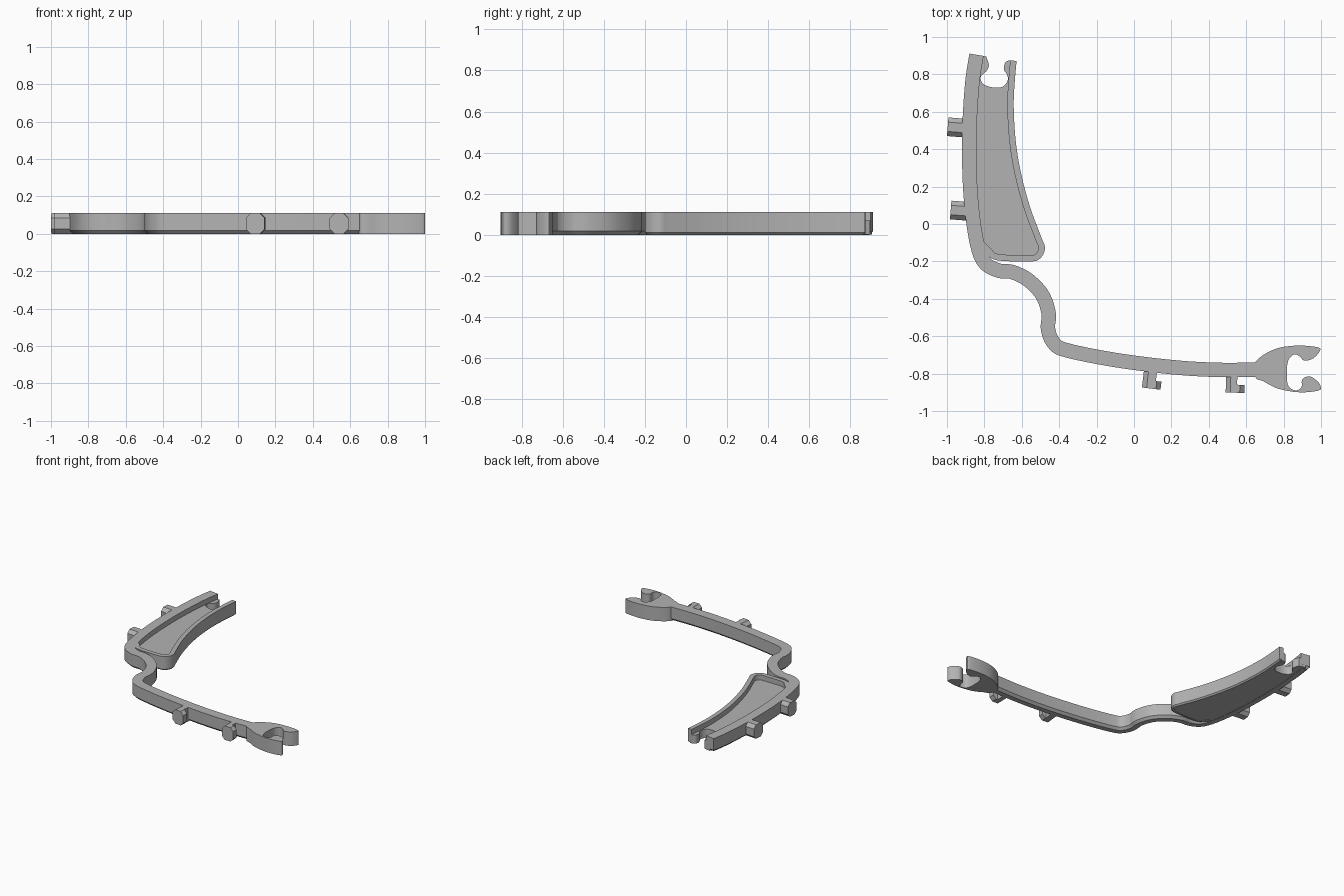
import bpy
import bmesh
from mathutils import Vector

UNIT = 0.01      # plan coordinates below are given in hundredths
HEIGHT = 0.11
FLOOR = 0.07

cube = bpy.data.objects.get("Cube")
if cube:
    bpy.data.objects.remove(cube, do_unlink=True)

grey = bpy.data.materials.new("plain grey")
grey.use_nodes = True
colour = (0.45, 0.45, 0.45, 1)
grey.diffuse_color = colour
grey.node_tree.nodes["Principled BSDF"].inputs["Base Color"].default_value = colour


def smooth(points, closed=False, steps=6):
    """Catmull-Rom curve through plan points, returned in model units."""
    pts = [Vector(p) * UNIT for p in points]
    count = len(pts)
    if closed:
        pick = lambda i: pts[i % count]
    else:
        pick = lambda i: pts[max(0, min(i, count - 1))]
    curve = []
    for i in range(count if closed else count - 1):
        a, b, c, d = (pick(i + k) for k in (-1, 0, 1, 2))
        for s in range(steps):
            t = s / steps
            curve.append(b + (c - a) * t / 2
                         + (a * 2 - b * 5 + c * 4 - d) * t * t / 2
                         + (b * 3 - a - c * 3 + d) * t ** 3 / 2)
    if not closed:
        curve.append(pts[-1])
    return curve


def ribbon(path, width):
    """Outline of a constant-width strip that follows the path."""
    left, right = [], []
    last = len(path) - 1
    for i, p in enumerate(path):
        along = (path[min(i + 1, last)] - path[max(i - 1, 0)]).normalized()
        side = Vector((-along.y, along.x)) * width / 2
        left.append(p + side)
        right.append(p - side)
    return left + right[::-1]


def finish(name, bm, is_smooth=True):
    bmesh.ops.recalc_face_normals(bm, faces=bm.faces)
    mesh = bpy.data.meshes.new(name)
    bm.to_mesh(mesh)
    bm.free()
    mesh.materials.append(grey)
    obj = bpy.data.objects.new(name, mesh)
    bpy.context.collection.objects.link(obj)
    if is_smooth:
        bpy.ops.object.select_all(action='DESELECT')
        obj.select_set(True)
        bpy.context.view_layer.objects.active = obj
        bpy.ops.object.shade_smooth_by_angle(angle=0.5)
    return obj


def prism(name, outline, top, chamfer=0, base=0):
    """Extruded outline, with an optional chamfer round the underside."""
    bm = bmesh.new()
    bottom = bm.faces.new([bm.verts.new((p.x, p.y, base)) for p in outline])
    edges = list(bottom.edges)
    made = bmesh.ops.extrude_face_region(bm, geom=[bottom], use_keep_orig=True)
    raised = [v for v in made["geom"] if isinstance(v, bmesh.types.BMVert)]
    bmesh.ops.translate(bm, verts=raised, vec=(0, 0, top - base))
    bmesh.ops.recalc_face_normals(bm, faces=bm.faces)
    if chamfer:
        bmesh.ops.bevel(bm, geom=edges, offset=chamfer, segments=1,
                        affect='EDGES', clamp_overlap=False)
    return finish(name, bm)


def peg(name, tip, direction, head, length, notch=None):
    """Octagonal peg along a direction; the neck may be cut back on one side."""
    tip = Vector(tip) * UNIT
    out = Vector(direction).normalized()
    side = Vector((-out.y, out.x))
    half, cut = 0.05, 0.025
    profile = [(-half, cut), (cut - half, 0), (half - cut, 0), (half, cut),
               (half, HEIGHT - cut), (half - cut, HEIGHT),
               (cut - half, HEIGHT), (-half, HEIGHT - cut)]
    bm = bmesh.new()
    spans = [(0, head, half), (head, length, notch)] if notch else [(0, length, half)]
    for start, end, limit in spans:
        rings = []
        for depth in (start, end):
            ring = []
            for u, z in profile:
                p = tip - out * depth + side * min(u, limit)
                ring.append(bm.verts.new((p.x, p.y, z)))
            rings.append(ring)
        near, far = rings
        bm.faces.new(near)
        bm.faces.new(far[::-1])
        for i in range(len(profile)):
            bm.faces.new((near[i - 1], near[i], far[i], far[i - 1]))
    return finish(name, bm, False)


# Long S-shaped band
band = smooth([(-84.2, 90.5), (-86.5, 75), (-88, 50), (-87.8, 24), (-86, 2),
               (-83, -14), (-79, -21.5), (-72, -25), (-65, -25.7), (-56.5, -30),
               (-49, -38), (-45.6, -48), (-46, -56), (-43, -63.5), (-36, -67.5),
               (-10, -72.7), (20, -76.5), (45, -78), (68, -77.8)])
prism("main_band", ribbon(band, 0.077), HEIGHT, 0.018)

# Thin raised rim round the free side of the tray
rim = smooth([(-64.5, 87.3), (-66, 66), (-65, 45), (-62, 26.5), (-57, 8),
              (-51, -8), (-49.3, -13), (-51.5, -17.3), (-56, -18.3),
              (-73, -17.7), (-78, -14), (-82, -10)])
prism("tray_rim", ribbon(rim, 0.034), HEIGHT, 0.01)

# Sunken tray, with a round clip opening at its far end
opening = smooth([(-79, 89.5), (-77.6, 85), (-78.7, 82), (-81.8, 79), (-81.5, 76),
                  (-79, 74), (-75, 73), (-70, 73.5), (-67.5, 77), (-68, 80),
                  (-69.5, 82.5), (-69, 86), (-67, 87.5)])
under_band = [p for p in band if p.y > -0.09]
prism("tray_floor", opening + rim + under_band[::-1], FLOOR, base=0.001)

# Forked clip at the other end of the band
fork = smooth([(65, -73.7), (75, -67), (87, -65), (98.5, -66), (99, -68.5),
               (95.5, -72), (91, -73), (88.5, -70.7), (85.5, -69.8),
               (82.5, -73), (81.7, -79.5), (82.5, -86.5), (86.5, -89),
               (89.5, -87.2), (90, -83), (94, -81.5), (98, -84), (99.8, -86.8),
               (98.7, -89), (88.5, -90), (77, -88), (69, -84), (65, -82)], True)
prism("clip_fork", fork, HEIGHT)

# Mounting pegs
peg("front_peg_right", (9.2, -88), (-0.12, -1), 0.043, 0.12, 0.02)
peg("front_peg_left", (54, -90.2), (-0.03, -1), 0.043, 0.12, 0.01)
peg("side_peg_back", (-99.6, 52), (-1, 0.08), 0.04, 0.12)
peg("side_peg_front", (-98, 7.5), (-1, 0.08), 0.04, 0.12)
